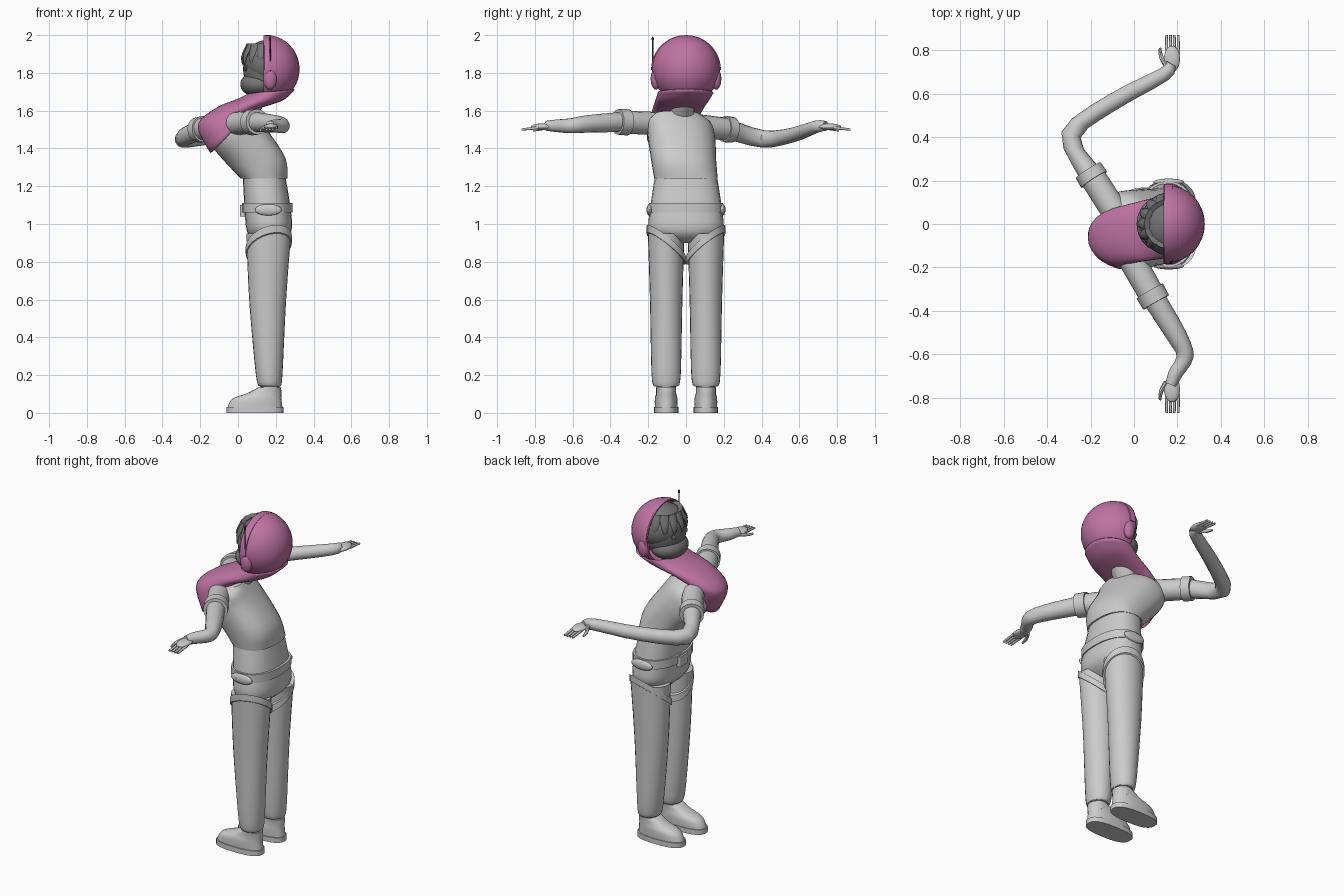
import bpy, bmesh, math
from mathutils import Vector

cube = bpy.data.objects.get("Cube")
if cube:
    bpy.data.objects.remove(cube)


def material(name, *color):
    mat = bpy.data.materials.new(name)
    mat.use_nodes = True
    mat.diffuse_color = (*color, 1)
    mat.node_tree.nodes["Principled BSDF"].inputs["Base Color"].default_value = (*color, 1)
    return mat


GREY = material("light grey", 0.6, 0.6, 0.6)
DARK = material("dark grey", 0.18, 0.18, 0.18)
PINK = material("orchid pink", 0.52, 0.17, 0.37)
BLACK = material("charcoal", 0.03, 0.03, 0.03)
SIDES = (("left", 1), ("right", -1))


def finish(name, bm, mat):
    bmesh.ops.recalc_face_normals(bm, faces=bm.faces)
    mesh = bpy.data.meshes.new(name)
    bm.to_mesh(mesh)
    bm.free()
    mesh.materials.append(mat)
    mesh.shade_smooth()
    mesh.set_sharp_from_angle(angle=math.radians(45))
    ob = bpy.data.objects.new(name, mesh)
    bpy.context.collection.objects.link(ob)
    return ob


def smooth_rings(rings, steps):
    # Catmull-Rom blend between cross-sections of (centre, half axis, half axis)
    out = []
    last = len(rings) - 1
    for i in range(last):
        around = [rings[min(max(i + k, 0), last)] for k in (-1, 0, 1, 2)]
        for s in range(steps):
            t = s / steps
            out.append([b + (c - a) * t / 2 + (a - 2.5 * b + 2 * c - d / 2) * t * t
                        + (3 * b - a - 3 * c + d) * t ** 3 / 2
                        for a, b, c, d in zip(*around)])
    return out + [rings[-1]]


def loft(name, rings, mat, steps=1, sides=24, power=1.0, caps=True):
    bm = bmesh.new()
    rows = []
    for centre, u, v in smooth_rings(rings, steps):
        row = []
        for k in range(sides):
            angle = math.tau * k / sides
            cos, sin = math.cos(angle), math.sin(angle)
            row.append(bm.verts.new(centre + u * math.copysign(abs(cos) ** power, cos)
                                    + v * math.copysign(abs(sin) ** power, sin)))
        rows.append(row)
    for lower, upper in zip(rows, rows[1:]):
        for k in range(sides):
            bm.faces.new((lower[k], lower[k - 1], upper[k - 1], upper[k]))
    if caps:
        bm.faces.new(rows[0])
        bm.faces.new(rows[-1])
    return finish(name, bm, mat)


def oval(x, y, z, rx, ry):
    return Vector((x, y, z)), Vector((rx, 0, 0)), Vector((0, ry, 0))


def tilted(back, front, y, ry, twist=0.0):
    # Cross-section between a rear and a front point (x, z), twisted about z
    b, f = (Vector((x, 0, z)) for x, z in (back, front))
    return (b + f) / 2 + Vector((0, y, 0)), (b - f) / 2, Vector((-twist * ry, ry, 0))


def tube(name, points, start, end, mat, steps=3, sides=16, height=1.0):
    # Round tube along points, its radius running evenly from start to end
    points = [Vector(p) for p in points]
    last = len(points) - 1
    rings = []
    for i, p in enumerate(points):
        along = points[min(i + 1, last)] - points[max(i - 1, 0)]
        across = along.cross(Vector((0, 0, 1))).normalized()
        radius = start + (end - start) * i / last
        rings.append((p, across * radius, across.cross(along).normalized() * radius * height))
    return loft(name, rings, mat, steps, sides)


def ball(name, centre, radii, mat, open_at=None):
    bm = bmesh.new()
    bmesh.ops.create_uvsphere(bm, u_segments=32, v_segments=20, radius=1)
    bmesh.ops.scale(bm, vec=radii, verts=bm.verts)
    bmesh.ops.translate(bm, vec=centre, verts=bm.verts)
    if open_at is not None:
        bmesh.ops.bisect_plane(bm, geom=bm.verts[:] + bm.edges[:] + bm.faces[:],
                               plane_co=(open_at, 0, 0), plane_no=(1, 0, 0), clear_inner=True)
    return finish(name, bm, mat)


def thicken(ob):
    mod = ob.modifiers.new("cloth thickness", "SOLIDIFY")
    mod.thickness = 0.008


def arm(side, points):
    # Sleeve to the second point, a raised band there, then the bare arm
    shoulder, cuff = Vector(points[0]), Vector(points[1])
    tube(side + "_sleeve", [shoulder, cuff], 0.062, 0.06, GREY)
    tube(side + "_sleeve_band", [shoulder.lerp(cuff, t) for t in (0.85, 1.1)], 0.07, 0.068, GREY)
    tube(side + "_arm", points[1:], 0.053, 0.026, GREY)


def hand(side, s):
    ball(side + "_palm", (0.175, s * 0.76, 1.515), (0.037, 0.06, 0.017), GREY)
    for i in range(4):
        x = 0.15 + 0.018 * i
        tube(f"{side}_finger_{i + 1}", [(x, s * 0.78, 1.51), (x, s * 0.87, 1.5)],
             0.008, 0.006, GREY, sides=8)
    tube(side + "_thumb", [(0.15, s * 0.73, 1.515), (0.125, s * 0.77, 1.505), (0.12, s * 0.81, 1.495)],
         0.014, 0.006, GREY, sides=8)


def leg(side, s):
    y = s * 0.105
    loft(side + "_trouser_leg", [
        oval(0.17, y, 0.14, 0.055, 0.06), oval(0.165, y, 0.2, 0.07, 0.077),
        oval(0.157, y, 0.6, 0.098, 0.086), oval(0.163, y, 0.95, 0.118, 0.097)], GREY, steps=5)
    loft(side + "_thigh_strap", [
        (Vector((0.163, y, z)), Vector((0.122, 0, 0.03)), Vector((0, 0.104, s * 0.08)))
        for z in (0.87, 0.91)], GREY)
    loft(side + "_ankle", [oval(0.17, y, z, 0.05, 0.052) for z in (0.09, 0.16)], GREY)
    loft(side + "_shoe_sole", [oval(0.09, y, z, 0.15, 0.064) for z in (0, 0.03)], GREY, power=0.75)
    loft(side + "_shoe_upper", [
        oval(0.09, y, 0.03, 0.145, 0.06), oval(0.1, y, 0.075, 0.13, 0.06),
        oval(0.14, y, 0.105, 0.09, 0.053), oval(0.168, y, 0.135, 0.06, 0.053)],
        GREY, steps=3, power=0.85)
    ball(side + "_belt_pouch", (0.16, s * 0.193, 1.075), (0.07, 0.016, 0.03), GREY)


for side, s in SIDES:
    leg(side, s)
    hand(side, s)
arm("left", [(-0.09, 0.06, 1.52), (-0.2, 0.23, 1.5), (-0.29, 0.41, 1.45),
             (-0.1, 0.56, 1.47), (0.14, 0.69, 1.515), (0.17, 0.74, 1.52)])
arm("right", [(-0.03, -0.13, 1.53), (0.09, -0.34, 1.54), (0.2, -0.52, 1.53),
              (0.235, -0.61, 1.52), (0.19, -0.69, 1.52), (0.17, -0.74, 1.52)])

# Hips, belt and buckle
loft("hips", [oval(0.16, 0, 0.9, 0.06, 0.08), oval(0.165, 0, 0.96, 0.117, 0.192),
              oval(0.157, 0, 1.08, 0.122, 0.19), oval(0.138, 0, 1.25, 0.113, 0.165)],
     GREY, steps=4, power=0.85)
loft("belt", [oval(0.155, 0, z, 0.133, 0.197) for z in (1.06, 1.11)], GREY, power=0.85)
loft("buckle", [oval(0.025, 0, z, 0.014, 0.04) for z in (1.04, 1.1)], GREY, power=0.4)

# Shirt leaning forward, turning and shifting sideways towards the shoulders
outline = [((0.262, 1.24), (0.015, 1.24), 0.168), ((0.25, 1.35), (-0.06, 1.32), 0.172),
           ((0.15, 1.5), (-0.135, 1.42), 0.178), ((0.105, 1.565), (-0.125, 1.5), 0.168),
           ((0.08, 1.6), (-0.08, 1.565), 0.115)]
loft("shirt", [tilted(back, front, -0.012 * i, width, 0.09 * i)
               for i, (back, front, width) in enumerate(outline)],
     GREY, steps=4, sides=32, power=0.85)
loft("neck", [tilted((0.09, 1.56), (-0.06, 1.55), -0.03, 0.07), tilted((0.2, 1.72), (0.08, 1.72), 0, 0.055)],
     GREY, steps=3)

# Head, hair, eyes and face mask
ball("head", (0.145, 0, 1.82), (0.118, 0.125, 0.145), DARK)
ball("hair", (0.16, 0, 1.85), (0.13, 0.145, 0.125), DARK)
ball("face_mask", (0.11, 0, 1.74), (0.098, 0.118, 0.07), DARK)
for i in range(7):
    turn = (i - 3) * 0.42
    tube(f"hair_lock_{i + 1}", [(0.16 - r * math.cos(turn), r * math.sin(turn), z)
                                for r, z in ((0.1, 1.95), (0.136, 1.88), (0.13, 1.82))],
         0.03, 0.004, DARK, sides=8, height=0.5)

# Hood, open towards the face, with headset band, ear pads and antenna
thicken(ball("hood", (0.15, 0, 1.82), (0.176, 0.18, 0.18), PINK, open_at=0.135))
spokes = [Vector((0, math.cos(math.pi * i / 24), math.sin(math.pi * i / 24))) for i in range(25)]
loft("headset_band", [(Vector((0.158, 0, 1.815)) + spoke * 0.18, Vector((0.02, 0, 0)), spoke * 0.005)
                      for spoke in spokes], PINK, sides=12, power=0.5)
for side, s in SIDES:
    ball(side + "_eye", (0.042, s * 0.052, 1.825), (0.008, 0.022, 0.016), DARK)
    ball(side + "_ear_pad", (0.17, s * 0.16, 1.768), (0.035, 0.027, 0.056), PINK)
loft("antenna", [oval(0.17, -0.176, z, 0.004, 0.004) for z in (1.8, 1.99)], BLACK, sides=8)
ball("antenna_tip", (0.17, -0.176, 1.98), (0.006, 0.006, 0.012), BLACK)

# Scarf falling from the hood round the neck and sideways over the chest
drape = [((0.295, 1.715), (0.06, 1.685)), ((0.24, 1.665), (0, 1.655)), ((0.16, 1.635), (-0.1, 1.615)),
         ((0.09, 1.615), (-0.19, 1.55)), ((0.04, 1.585), (-0.2, 1.49)), ((0, 1.54), (-0.14, 1.38))]
thicken(loft("scarf", [tilted(back, front, -0.018 * i, 0.14 - 0.006 * i, 0.02 * i)
                       for i, (back, front) in enumerate(drape)],
             PINK, steps=3, sides=32, caps=False))
